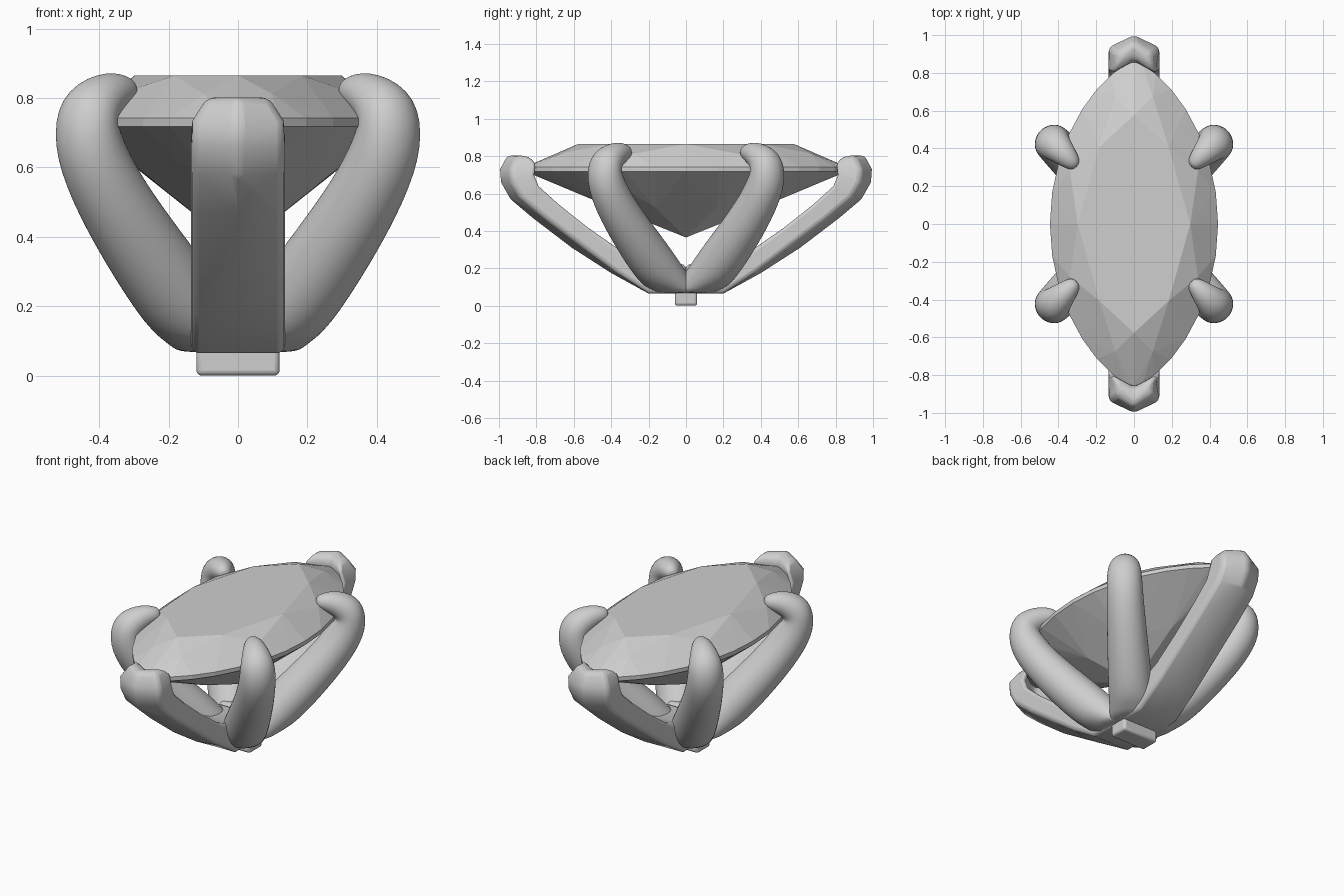
import bpy, bmesh, math
from mathutils import Vector

if "Cube" in bpy.data.objects:
    bpy.data.objects.remove(bpy.data.objects["Cube"])

grey = bpy.data.materials.new("soft_grey")
grey.diffuse_color = (0.62, 0.62, 0.62, 1)
grey.use_nodes = True
grey.node_tree.nodes["Principled BSDF"].inputs["Base Color"].default_value = grey.diffuse_color


def finish(bm, name, smooth=None, subsurf=0, bevel=0):
    bmesh.ops.recalc_face_normals(bm, faces=bm.faces)
    me = bpy.data.meshes.new(name)
    bm.to_mesh(me)
    bm.free()
    ob = bpy.data.objects.new(name, me)
    bpy.context.collection.objects.link(ob)
    me.materials.append(grey)
    if bevel:
        m = ob.modifiers.new("bevel", 'BEVEL')
        m.width, m.segments, m.limit_method = bevel, 3, 'ANGLE'
        m.angle_limit = math.radians(45)
    if subsurf:
        m = ob.modifiers.new("subsurf", 'SUBSURF')
        m.levels = m.render_levels = subsurf
    if smooth:
        bpy.ops.object.select_all(action='DESELECT')
        ob.select_set(True)
        bpy.context.view_layer.objects.active = ob
        bpy.ops.object.shade_smooth_by_angle(angle=math.radians(smooth))
    return ob


def loft(rings):
    """Skin a list of equal-length closed rings and cap both ends."""
    bm = bmesh.new()
    rows = [[bm.verts.new(p) for p in r] for r in rings]
    n = len(rows[0])
    for a, b in zip(rows, rows[1:]):
        for i in range(n):
            bm.faces.new((a[i], a[(i + 1) % n], b[(i + 1) % n], b[i]))
    bm.faces.new(rows[0])
    bm.faces.new(rows[-1])
    return bm


# Marquise-cut stone: convex hull of table, crown, girdle and pavilion points
def outline(t, scale=1.0):
    y = 0.86 * math.sin(t)
    x = 0.445 * max(0.0, 1 - (y / 0.86) ** 2) ** 0.7
    return x * scale * (1 if math.cos(t) >= 0 else -1), y * scale


bm = bmesh.new()
points = [(0, 0, 0.365)]
for i in range(32):
    x, y = outline(math.tau * i / 32)
    points += [(x, y, 0.718), (x, y, 0.742)]
for i in range(8):
    x, y = outline(math.tau * i / 8, 0.67)
    points.append((x, y, 0.865))
    x, y = outline(math.tau * (i + 0.5) / 8)
    points.append((x * 0.85, y * 0.85, 0.812))
    points.append((x * 0.5, y * 0.5, 0.525))
for p in points:
    bm.verts.new(p)
res = bmesh.ops.convex_hull(bm, input=bm.verts)
loose = [v for v in bm.verts if not v.link_faces]
bmesh.ops.delete(bm, geom=loose, context='VERTS')
finish(bm, "gemstone")

# Four curled corner prongs: (offset along x and y, height, radius)
path = [(0.045, 0.065, 0.128), (0.065, 0.085, 0.13), (0.16, 0.205, 0.127),
        (0.29, 0.39, 0.117), (0.387, 0.55, 0.107), (0.437, 0.68, 0.102),
        (0.432, 0.77, 0.095), (0.375, 0.813, 0.07), (0.325, 0.822, 0.047),
        (0.303, 0.820, 0.025)]
for sx in (1, -1):
    for sy in (1, -1):
        out = Vector((sx, sy, 0)).normalized()
        side = Vector((-out.y, out.x, 0))
        rings = []
        for k, (d, z, r) in enumerate(path):
            a, b = path[max(k - 1, 0)], path[min(k + 1, len(path) - 1)]
            tan = out * (b[0] - a[0]) * math.sqrt(2) + Vector((0, 0, b[1] - a[1]))
            if k < 2:
                tan = Vector((0, 0, 1))
            up = tan.normalized().cross(side)
            c = Vector((sx * d, sy * d, z))
            rings.append([c + r * (math.cos(t) * side + math.sin(t) * up)
                          for t in (math.tau * i / 16 for i in range(16))])
        name = "corner_prong_" + ("back" if sy > 0 else "front") + ("_right" if sx > 0 else "_left")
        finish(loft(rings), name, smooth=60, subsurf=2)

# Two V-shaped end prongs: outer (y, z) and inner (y, z) along the centre line
stations = [((0, 0.065), (0, 0.22)), ((0.2, 0.065), (0.2, 0.235)),
            ((0.4, 0.175), (0.38, 0.30)), ((0.61, 0.31), (0.58, 0.42)),
            ((0.82, 0.47), (0.74, 0.545)), ((0.95, 0.58), (0.845, 0.64)),
            ((0.995, 0.66), (0.87, 0.70)), ((1.0, 0.73), (0.86, 0.765)),
            ((0.965, 0.802), (0.90, 0.802))]
for s, name in ((-1, "end_prong_front"), (1, "end_prong_back")):
    rings = []
    for outer, inner in stations:
        ring = []
        for (y, z), order in ((outer, (-1, 0, 1)), (inner, (1, 0, -1))):
            half = 0.135 - max(0, z - 0.73) * 0.65
            shift = 0.065 * max(0, min(1, (y - 0.2) / 0.4))
            ring += [(k * half, s * (y - abs(k) * shift), z) for k in order]
        rings.append(ring)
    finish(loft(rings), name, smooth=50, bevel=0.03)

# Small mounting peg under the setting
bm = bmesh.new()
bmesh.ops.create_cube(bm, size=1)
for v in bm.verts:
    v.co = (v.co.x * 0.24, v.co.y * 0.12, 0.06 + v.co.z * 0.12)
finish(bm, "mounting_peg", smooth=40, bevel=0.015)
